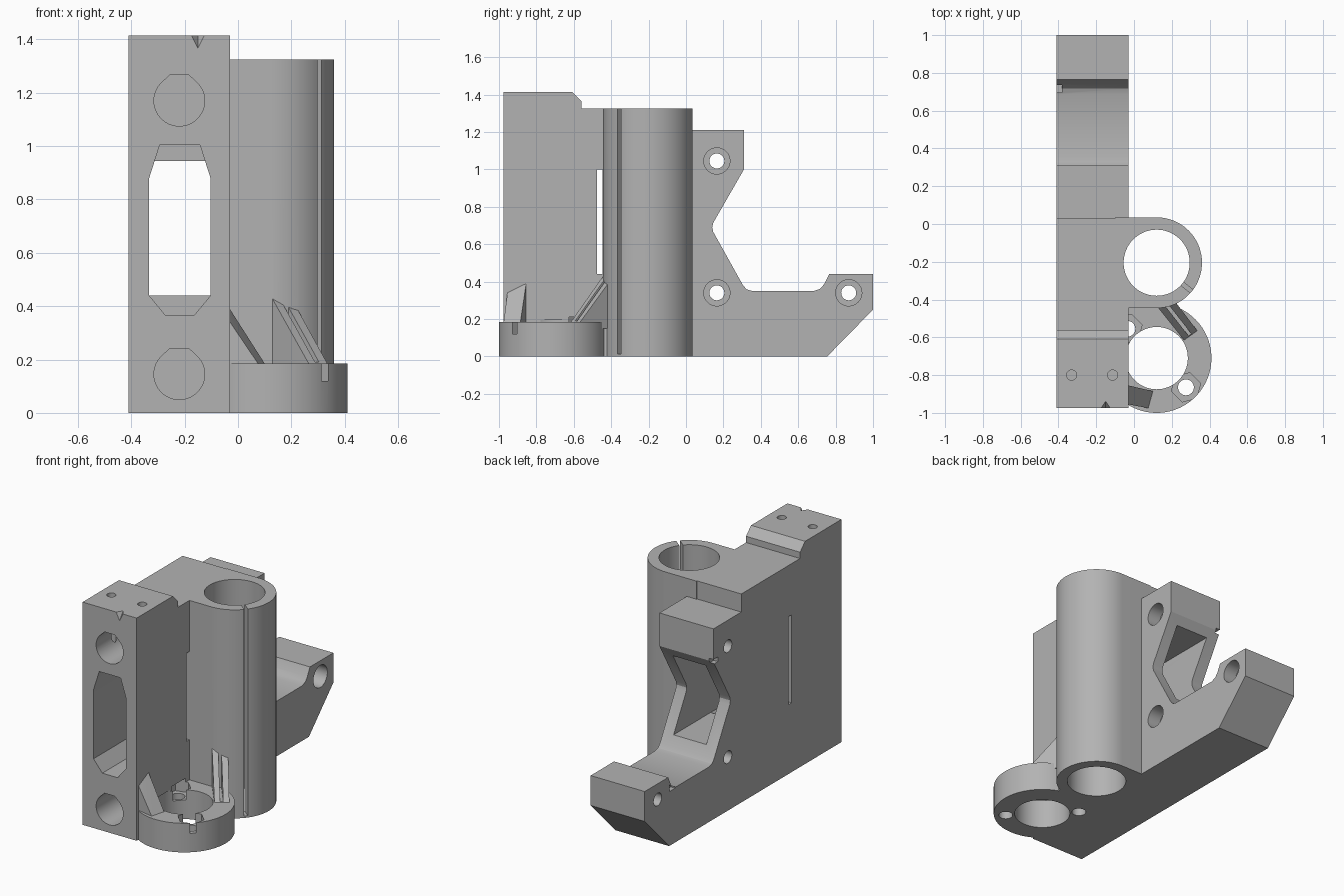
import bpy, bmesh, math
from mathutils import Vector, Matrix

if "Cube" in bpy.data.objects:
    bpy.data.objects.remove(bpy.data.objects["Cube"], do_unlink=True)

grey = bpy.data.materials.new("plain grey plastic")
grey.use_nodes = True
COLOUR = (0.45, 0.45, 0.45, 1)
grey.diffuse_color = COLOUR
grey.node_tree.nodes["Principled BSDF"].inputs["Base Color"].default_value = COLOUR


def finish(bm, name):
    bmesh.ops.recalc_face_normals(bm, faces=bm.faces)
    mesh = bpy.data.meshes.new(name)
    bm.to_mesh(mesh)
    bm.free()
    mesh.materials.append(grey)
    ob = bpy.data.objects.new(name, mesh)
    bpy.context.collection.objects.link(ob)
    return ob


def extrude(name, points, axis, lo, hi):
    """Prism from a 2D outline: (y, z) along x, (x, z) along y or (x, y) along z."""
    bm = bmesh.new()
    i = "xyz".index(axis)

    def place(p):
        c = list(p)
        c.insert(i, lo)
        return bm.verts.new(c)
    face = bm.faces.new([place(p) for p in points])
    out = bmesh.ops.extrude_face_region(bm, geom=[face])
    step = Vector((0, 0, 0))
    step[i] = hi - lo
    bmesh.ops.translate(bm, vec=step, verts=[v for v in out["geom"] if isinstance(v, bmesh.types.BMVert)])
    return finish(bm, name)


def circle(a, b, r, n=64, turn=0.0):
    return [(a + r * math.cos(turn + math.tau * k / n), b + r * math.sin(turn + math.tau * k / n))
            for k in range(n)]


def rod(name, a, b, r, axis, lo, hi, n=64):
    return extrude(name, circle(a, b, r, n), axis, lo, hi)


def box(name, x0, x1, y0, y1, z0, z1):
    return extrude(name, [(x0, y0), (x1, y0), (x1, y1), (x0, y1)], "z", z0, z1)


def hull(name, points):
    bm = bmesh.new()
    for p in points:
        bm.verts.new(p)
    bmesh.ops.convex_hull(bm, input=bm.verts)
    return finish(bm, name)


def slit(name, start, end, width, z0, z1):
    """Thin upright slot running between two plan points."""
    a, b = Vector(start), Vector(end)
    side = (b - a).normalized().orthogonal() * width / 2
    return extrude(name, [a + side, b + side, b - side, a - side], "z", z0, z1)


def combine(target, tool, operation):
    mod = target.modifiers.new(tool.name, "BOOLEAN")
    mod.operation, mod.solver, mod.object = operation, "EXACT", tool
    bpy.context.view_layer.objects.active = target
    bpy.ops.object.modifier_apply(modifier=mod.name)
    bpy.data.objects.remove(tool, do_unlink=True)


LEFT, WALL = -0.41, -0.03          # side faces of the main plate
TUBE, RING = (0.12, -0.205), (0.12, -0.71)
H, RING_H = 1.325, 0.185

# Main plate with its stepped top and rear clamp arms
outline = [(-0.975, 0), (0.755, 0), (1, 0.25), (1, 0.44), (0.765, 0.44), (0.738, 0.386),
           (0.718, 0.362), (0.685, 0.35), (0.355, 0.35), (0.325, 0.358), (0.305, 0.38),
           (0.146, 0.665), (0.14, 0.69), (0.146, 0.715), (0.31, 1), (0.31, 1.21),
           (0.03, 1.21), (0.03, H), (-0.56, H), (-0.56, 1.365), (-0.61, 1.415), (-0.975, 1.415)]
bracket = extrude("bracket", outline, "x", LEFT, WALL)

# Bearing tube, nut ring and their webs to the plate
parts = [
    rod("bearing_tube", *TUBE, 0.24, "z", 0, H, 96),
    box("tube_web", -0.1, TUBE[0], -0.445, 0.035, 0, H),
    rod("nut_ring", *RING, 0.29, "z", 0, RING_H, 96),
    box("ring_web", -0.1, TUBE[0] + 0.1, RING[1], -0.4, 0, RING_H),
]

# Sloping ribs standing on the ring
parts.append(hull("front_rib", [(x, y, z) for x, y, top in
             ((-0.05, -0.85, 0.42), (-0.05, -0.951, 0.37), (0.10, -0.885, 0.185), (0.075, -0.975, 0.185))
             for z in {0.15, top}]))
rib = hull("rear_rib", [(x, y, z) for x, y, top in
           ((0.125, -0.44, 0.435), (0.225, -0.42, 0.385), (0.335, -0.565, 0.185), (0.265, -0.615, 0.185))
           for z in {0.15, top}])
combine(rib, slit("rib_slit", (0.15, -0.40), (0.33, -0.63), 0.018, 0.19, 0.6), "DIFFERENCE")
parts.append(rib)
for part in parts:
    combine(bracket, part, "UNION")

# Vertical bores and the spring slit in the tube
cuts = [
    rod("tube_bore", *TUBE, 0.175, "z", -0.1, 1.5),
    rod("ring_bore", *RING, 0.165, "z", -0.1, RING_H + 0.01),
    slit("tube_slit", (0.22, -0.287), (0.35, -0.393), 0.022, 0.012, 1.5),
]

# Screw holes with hexagon nut traps in the ring
for s in (1, -1):
    x, y = RING[0] + s * 0.155, RING[1] - s * 0.155
    cuts.append(rod("ring_screw", x, y, 0.042, "z", -0.1, 0.18, 32))
    cuts.append(extrude("nut_trap", circle(x, y, 0.08, 6, math.radians(15)), "z", 0.12, 0.21))

# Belt window: eight-sided at the front, rectangular at the rear
half = [(0.075, 1.005), (0.115, 0.88), (0.115, 0.44), (0.053, 0.365)]
window = [(-0.218 + x, z) for x, z in half] + [(-0.218 - x, z) for x, z in reversed(half)]
cuts.append(extrude("front_window", window, "y", -1.2, -0.1))
cuts.append(box("rear_window", -0.333, -0.103, -0.2, 0.6, 0.44, 0.945))

# Horizontal rod sockets with flattened crowns
for z in (1.17, 0.145):
    socket = circle(-0.22, z, 0.095) 
    peak = [(-0.22 + s * 0.035, z + 0.097) for s in (1, -1)]
    socket = [p for p in socket if not (p[1] > z + 0.075)]
    k = next(i for i, p in enumerate(socket) if p[0] < -0.22)
    cuts.append(extrude("rod_socket", socket[:k] + peak + socket[k:], "y", -1.2, -0.05))

# Counterbored clamp screws through the rear arms
for y, z in ((0.165, 1.045), (0.165, 0.34), (0.87, 0.34)):
    cuts.append(rod("clamp_screw", y, z, 0.04, "x", -0.6, 0.1, 32))
    cuts.append(rod("clamp_counterbore", y, z, 0.07, "x", -0.12, 0.1, 48))

# Top screw holes, pointer notch, side slot and tie notches
for x in (-0.33, -0.113):
    cuts.append(rod("top_screw", x, -0.8, 0.027, "z", 1.1, 1.6, 24))
cuts.append(hull("pointer_notch", [(-0.18, -0.98, 1.42), (-0.12, -0.98, 1.42),
                                   (-0.15, -0.935, 1.42), (-0.15, -0.98, 1.36)]))
cuts.append(box("side_slot", -0.6, WALL + 0.001, -0.475, -0.446, 0.44, 1.0))
cuts.append(box("lower_tie_notch", -0.5, -0.38, 0.695, 0.75, 0.345, 0.385))
cuts.append(box("upper_tie_notch", -0.5, -0.38, 0.265, 0.32, 0.985, 1.015))
for cut in cuts:
    combine(bracket, cut, "DIFFERENCE")

# Centre the width and smooth the round walls
xs = [v.co.x for v in bracket.data.vertices]
bracket.data.transform(Matrix.Translation((-(min(xs) + max(xs)) / 2, 0, 0)))
bpy.ops.object.select_all(action="DESELECT")
bracket.select_set(True)
bpy.context.view_layer.objects.active = bracket
bpy.ops.object.shade_smooth_by_angle(angle=math.radians(25))
